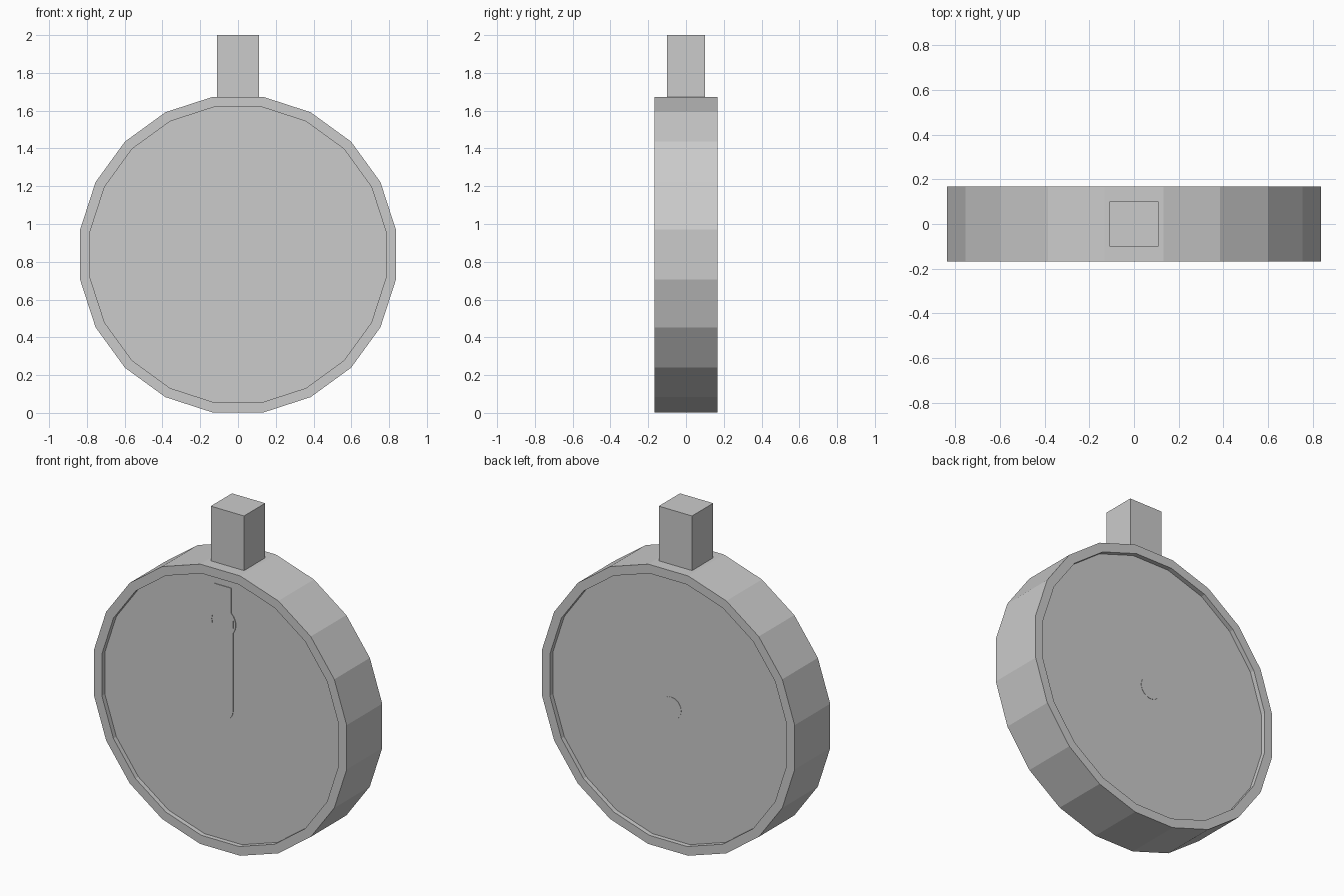
import bpy, bmesh
from math import sin, cos, pi

if "Cube" in bpy.data.objects:
    bpy.data.objects.remove(bpy.data.objects["Cube"])

CZ, APOTHEM, HALF_DEPTH, RECESS = 0.8375, 0.836, 0.168, 0.028
FACE_Y = HALF_DEPTH - RECESS


def finish(name, bm):
    bmesh.ops.recalc_face_normals(bm, faces=bm.faces)
    mesh = bpy.data.meshes.new(name)
    bm.to_mesh(mesh)
    bm.free()
    obj = bpy.data.objects.new(name, mesh)
    bpy.context.collection.objects.link(obj)
    return obj


def prism(name, outline, y0, y1):
    """Extrude an (x, z) outline from y0 to y1."""
    bm = bmesh.new()
    face = bm.faces.new([bm.verts.new((x, y0, z)) for x, z in outline])
    ext = bmesh.ops.extrude_face_region(bm, geom=[face])
    verts = [v for v in ext["geom"] if isinstance(v, bmesh.types.BMVert)]
    bmesh.ops.translate(bm, verts=verts, vec=(0, y1 - y0, 0))
    return finish(name, bm)


def arc(cx, cz, r, a0, a1, n):
    return [(cx + r * cos(a0 + (a1 - a0) * i / n),
             cz + r * sin(a0 + (a1 - a0) * i / n)) for i in range(n + 1)]


# 20-sided case with a shallow recessed face on both sides
radius = APOTHEM / cos(pi / 20)
case = prism("case", arc(0, CZ, radius, pi / 20, pi / 20 + 1.9 * pi, 19),
             -HALF_DEPTH, HALF_DEPTH)
bm = bmesh.new()
bm.from_mesh(case.data)
for cap in [f for f in bm.faces if len(f.verts) == 20]:
    bmesh.ops.inset_region(bm, faces=[cap], thickness=0.054)
    inward = -RECESS if cap.calc_center_median().y > 0 else RECESS
    ext = bmesh.ops.extrude_face_region(bm, geom=[cap])
    verts = [v for v in ext["geom"] if isinstance(v, bmesh.types.BMVert)]
    bmesh.ops.translate(bm, verts=verts, vec=(0, inward, 0))
    if cap.is_valid:
        bmesh.ops.delete(bm, geom=[cap], context="FACES")
bmesh.ops.recalc_face_normals(bm, faces=bm.faces)
bm.to_mesh(case.data)
bm.free()

# square stem on top
prism("stem", [(-0.11, 1.66), (0.11, 1.66), (0.11, 2), (-0.11, 2)], -0.1, 0.1)

# dial hand: round-ended shaft and narrower tip
front, back = -FACE_Y - 0.004, -FACE_Y + 0.01
prism("hand_shaft", arc(0, CZ, 0.067, pi, 2 * pi, 16)
      + [(0.067, 1.405), (-0.067, 1.405)], front, back)
prism("hand_tip", [(-0.056, 1.40), (0.056, 1.40), (0.056, 1.57),
                   (-0.056, 1.57)], front, back)

# side loops of the hand, leaving a small slit beside the shaft
for side, name in ((1, "hand_loop_right"), (-1, "hand_loop_left")):
    loop = arc(0, 1.355, 0.085, -0.9, 0.9, 12) + arc(0, 1.355, 0.073, 0.9, -0.9, 12)
    prism(name, [(side * x, z) for x, z in loop], front, back)

# hand axle, just showing at the back
prism("hand_axle", arc(0, CZ, 0.067, 0, 1.9375 * pi, 31), front, FACE_Y + 0.002)
